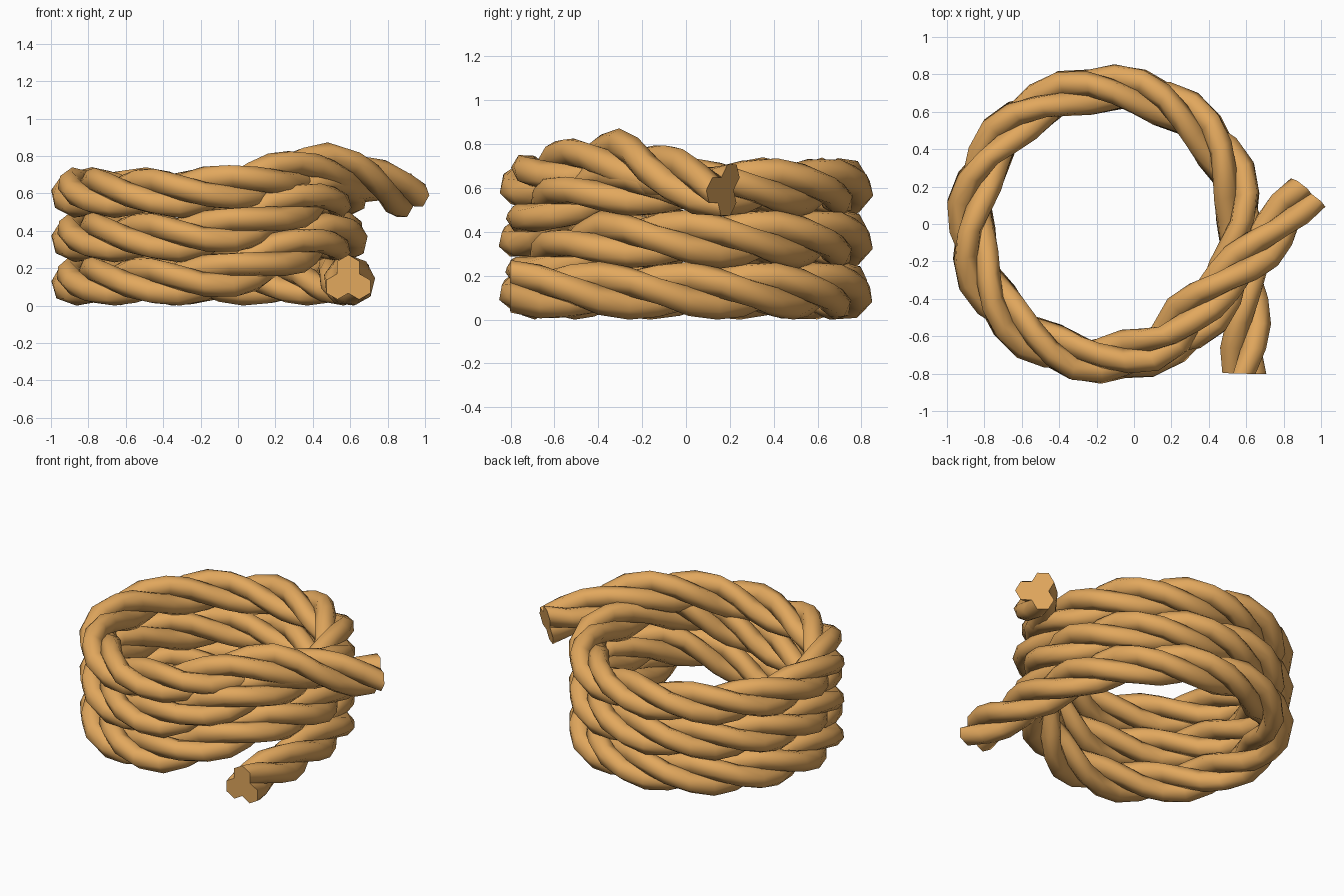
import bpy, bmesh, math
from mathutils import Vector

if "Cube" in bpy.data.objects:
    bpy.data.objects.remove(bpy.data.objects["Cube"])

STEP, PITCH = 0.135, 1.147     # ring spacing, length of one full twist
OFFSET, RADIUS, SIDES = 0.067, 0.069, 6

mat = bpy.data.materials.new("rope_tan")
mat.diffuse_color = (0.76, 0.39, 0.11, 1)
mat.use_nodes = True
mat.node_tree.nodes["Principled BSDF"].inputs["Base Color"].default_value = mat.diffuse_color


def coil_point(deg):
    # flat turns that climb one level at the front right
    a = math.radians(deg)
    turn, local = divmod(deg + 100, 360)
    f = min(local / 75, 1)
    z = 0.13 + 0.237 * (turn - 1 + f * f * (3 - 2 * f))
    return Vector((-0.151 + 0.72 * math.cos(a), 0.725 * math.sin(a), z))


# Centre line: lower tail, three turns, upper tail
ctrl = [Vector(p) for p in [(0.59, -0.8, 0.135), (0.595, -0.6, 0.135),
                            (0.60, -0.4, 0.13), (0.59, -0.18, 0.13)]]
ctrl += [coil_point(d) for d in range(10, 986, 15)]
ctrl += [Vector(p) for p in [(0.12, -0.65, 0.66), (0.3, -0.47, 0.715), (0.5, -0.29, 0.735),
                             (0.7, -0.1, 0.67), (0.85, 0.09, 0.605), (0.915, 0.175, 0.59)]]


def smooth(points, n=12):
    # Catmull-Rom interpolation
    p = [2 * points[0] - points[1]] + points + [2 * points[-1] - points[-2]]
    out = []
    for i in range(1, len(p) - 2):
        a, b, c, d = p[i - 1:i + 3]
        for k in range(n):
            t = k / n
            out.append(0.5 * (2 * b + (c - a) * t + (2 * a - 5 * b + 4 * c - d) * t * t
                              + (3 * b - a - 3 * c + d) * t ** 3))
    return out + [points[-1]]


def resample(points, step):
    # evenly spaced points along the centre line
    total = sum((b - a).length for a, b in zip(points, points[1:]))
    count = round(total / step)
    step = total / count
    out, run = [points[0]], 0.0
    for a, b in zip(points, points[1:]):
        seg = (b - a).length
        while len(out) < count and run + seg >= step * len(out):
            out.append(a.lerp(b, (step * len(out) - run) / seg))
        run += seg
    return out + [points[-1]], step


path, step = resample(smooth(ctrl), STEP)


def strand(name, phase):
    bm = bmesh.new()
    rings = []
    for i, c in enumerate(path):
        t = (path[min(i + 1, len(path) - 1)] - path[max(i - 1, 0)]).normalized()
        side = t.cross(Vector((0, 0, 1))).normalized()
        up = side.cross(t)
        phi = phase - 2 * math.pi * i * step / PITCH
        centre = c + OFFSET * (math.cos(phi) * side + math.sin(phi) * up)
        ring = []
        for k in range(SIDES):
            q = phi + 2 * math.pi * k / SIDES
            ring.append(bm.verts.new(centre + RADIUS * (math.cos(q) * side + math.sin(q) * up)))
        rings.append(ring)
    for r0, r1 in zip(rings, rings[1:]):
        for k in range(SIDES):
            j = (k + 1) % SIDES
            bm.faces.new((r0[k], r0[j], r1[j], r1[k])).smooth = True
    for f in (bm.faces.new(rings[0]), bm.faces.new(rings[-1])):
        for e in f.edges:
            e.smooth = False
    bmesh.ops.recalc_face_normals(bm, faces=bm.faces)
    for v in bm.verts:
        v.co.z = max(v.co.z, 0.0)
    me = bpy.data.meshes.new(name)
    bm.to_mesh(me)
    bm.free()
    me.materials.append(mat)
    bpy.context.collection.objects.link(bpy.data.objects.new(name, me))


# Three twisted strands
for n in range(3):
    strand(f"rope_strand_{n + 1}", math.pi / 2 + n * 2 * math.pi / 3)
